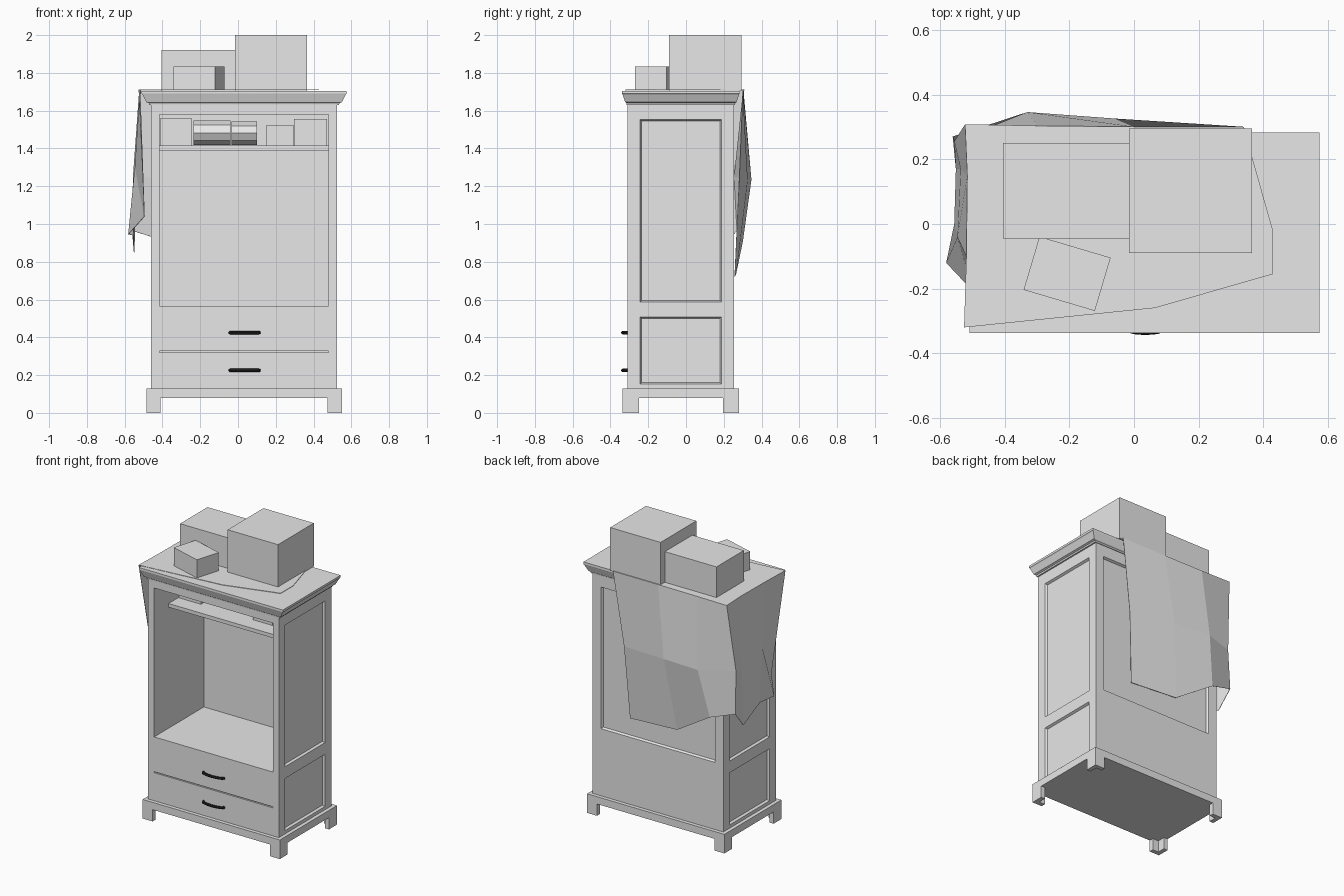
import bpy, bmesh, math
from mathutils import Matrix, Vector

default = bpy.data.objects.get("Cube")
if default:
    bpy.data.objects.remove(default, do_unlink=True)


def material(name, value):
    m = bpy.data.materials.new(name)
    m.use_nodes = True
    color = (value, value, value, 1)
    m.diffuse_color = color
    m.node_tree.nodes["Principled BSDF"].inputs["Base Color"].default_value = color
    return m


GREY = material("light grey", 0.8)
BLACK = material("black", 0.02)


def make(name, bm, mat=GREY, fix=True):
    if fix:
        bmesh.ops.recalc_face_normals(bm, faces=bm.faces)
    mesh = bpy.data.meshes.new(name)
    bm.to_mesh(mesh)
    bm.free()
    mesh.materials.append(mat)
    obj = bpy.data.objects.new(name, mesh)
    bpy.context.collection.objects.link(obj)
    return obj


def add_box(bm, x, y, z):
    """Add a box spanning the given (low, high) pairs."""
    spans = (x, y, z)
    size = Matrix.Diagonal([b - a for a, b in spans] + [1])
    centre = Matrix.Translation([(a + b) / 2 for a, b in spans])
    return bmesh.ops.create_cube(bm, size=1, matrix=centre @ size)["verts"]


def box(name, x, y, z):
    bm = bmesh.new()
    add_box(bm, x, y, z)
    return make(name, bm)


def add_panel_cut(bm, axis, inner, outer, x, y, z, chamfer=0.015):
    """Add a tapered cutter, narrower at its inner end along the axis."""
    spans = [x, y, z]
    spans[axis] = tuple(sorted((inner, outer)))
    verts = add_box(bm, *spans)
    for v in verts:
        if abs(v.co[axis] - inner) < 1e-4:
            for k in range(3):
                if k != axis:
                    mid = sum(spans[k]) / 2
                    v.co[k] += chamfer if v.co[k] < mid else -chamfer


# Cabinet body with opening, drawer seam and recessed panels
X, Y = (-0.46, 0.525), (-0.31, 0.255)
OPEN_X = (-0.415, 0.48)
body = box("cabinet_body", X, Y, (0.1, 1.64))
cut = bmesh.new()
add_box(cut, OPEN_X, (-0.4, 0.225), (0.565, 1.58))
add_box(cut, OPEN_X, (-0.4, -0.3), (0.321, 0.328))
add_panel_cut(cut, 1, 0.24, 0.27, (-0.405, 0.47), None, (0.58, 1.56))
for inner, outer in ((0.51, 0.54), (-0.445, -0.475)):
    for z in ((0.58, 1.56), (0.145, 0.515)):
        add_panel_cut(cut, 0, inner, outer, None, (-0.25, 0.195), z)
cutter = make("body_cutter", cut)
cutter.hide_render = True
mod = body.modifiers.new("cuts", "BOOLEAN")
mod.operation = "DIFFERENCE"
mod.solver = "EXACT"
mod.object = cutter
bpy.context.view_layer.objects.active = body
body.select_set(True)
bpy.ops.object.modifier_apply(modifier=mod.name)
body.select_set(False)
bpy.data.objects.remove(cutter, do_unlink=True)

# Plinth and bracket feet
BX, BY = (-0.485, 0.55), (-0.335, 0.28)
box("plinth", BX, BY, (0.08, 0.13))
for side, x, sx in (("right", BX[0], 1), ("left", BX[1], -1)):
    for end, y, sy in (("front", BY[0], 1), ("back", BY[1], -1)):
        bm = bmesh.new()
        outline = [(0, 0), (0.075, 0), (0.075, 0.03), (0.03, 0.03), (0.03, 0.085), (0, 0.085)]
        face = bm.faces.new([bm.verts.new((x + sx * a, y + sy * b, 0)) for a, b in outline])
        top = bmesh.ops.extrude_face_region(bm, geom=[face])["geom"]
        for v in top:
            if isinstance(v, bmesh.types.BMVert):
                v.co.z = 0.085
        make(f"{end}_{side}_foot", bm)

# Crown moulding lofted from growing rectangles
bm = bmesh.new()
rings = []
for dx, dy, z in ((0.01, 0.005, 1.63), (0.012, 0.006, 1.64), (0.025, 0.012, 1.645),
                  (0.045, 0.026, 1.685), (0.05, 0.028, 1.69), (0.05, 0.028, 1.705)):
    x0, x1, y0, y1 = X[0] - dx, X[1] + dx, Y[0] - dy, Y[1] + dy
    rings.append([bm.verts.new((a, b, z)) for a, b in ((x0, y0), (x1, y0), (x1, y1), (x0, y1))])
for low, high in zip(rings, rings[1:]):
    for i in range(4):
        j = (i + 1) % 4
        bm.faces.new((low[i], low[j], high[j], high[i]))
bm.faces.new(rings[0])
bm.faces.new(rings[-1])
make("crown_moulding", bm)

# Shelf and the things stored on it
box("shelf", OPEN_X, (-0.155, 0.225), (1.39, 1.415))
box("shelf_box_right", (-0.41, -0.245), (-0.05, 0.18), (1.415, 1.56))
box("shelf_box_middle", (0.15, 0.295), (-0.05, 0.15), (1.415, 1.525))
box("shelf_box_left", (0.296, 0.47), (-0.02, 0.18), (1.415, 1.555))
for name, x0, x1, r in (("blanket_roll_right", -0.235, -0.04, 0.068),
                        ("blanket_roll_left", -0.035, 0.1, 0.066)):
    bm = bmesh.new()
    place = (Matrix.Translation(((x0 + x1) / 2, 0.06, 1.415 + r))
             @ Matrix.Diagonal((1, 1.6, 1, 1)) @ Matrix.Rotation(math.pi / 2, 4, "Y"))
    bmesh.ops.create_cone(bm, cap_ends=True, segments=10, radius1=r, radius2=r,
                          depth=x1 - x0, matrix=place)
    make(name, bm)

# Bow handles on the two drawers
for name, z in (("upper_handle", 0.425), ("lower_handle", 0.225)):
    curve = bpy.data.curves.new(name, "CURVE")
    curve.dimensions = "3D"
    curve.bevel_depth = 0.009
    curve.bevel_resolution = 2
    curve.use_fill_caps = True
    path = [(-0.043, -0.305), (-0.037, -0.322), (0, -0.332), (0.035, -0.335),
            (0.07, -0.332), (0.107, -0.322), (0.113, -0.305)]
    line = curve.splines.new("POLY")
    line.points.add(len(path) - 1)
    for p, (x, y) in zip(line.points, path):
        p.co = (x, y, z, 1)
    curve.materials.append(BLACK)
    handle = bpy.data.objects.new(name, curve)
    bpy.context.collection.objects.link(handle)
    bpy.context.view_layer.objects.active = handle
    handle.select_set(True)
    bpy.ops.object.convert(target="MESH")
    bpy.ops.object.shade_smooth_by_angle()
    handle.select_set(False)

# Boxes on top
box("large_top_box", (-0.015, 0.365), (-0.09, 0.295), (1.705, 2.0))
box("wide_top_box", (-0.405, -0.016), (-0.045, 0.25), (1.705, 1.92))
small = box("small_top_box", (-0.115, 0.115), (-0.086, 0.086), (0, 0.125))
small.data.transform(Matrix.Translation((-0.207, -0.154, 1.71))
                     @ Matrix.Rotation(math.radians(-16.5), 4, "Z"))

# Draped cloth: columns run from the top edge down to the hem
columns = [
    [(0.34, 0.3, 1.71), (0.27, 0.28, 1.21), (0.24, 0.258, 0.72)],
    [(0.0, 0.3, 1.71), (-0.06, 0.325, 1.23), (-0.12, 0.265, 0.74)],
    [(-0.3, 0.303, 1.71), (-0.33, 0.345, 1.235), (-0.39, 0.3, 0.91)],
    [(-0.522, 0.308, 1.71), (-0.555, 0.255, 1.25), (-0.56, 0.27, 0.965)],
    [(-0.515, 0.15, 1.71), (-0.535, 0.17, 1.3), (-0.55, 0.17, 0.85)],
    [(-0.518, -0.1, 1.71), (-0.545, -0.04, 1.3), (-0.555, 0.0, 0.94)],
    [(-0.525, -0.32, 1.71), (-0.495, -0.21, 1.04), (-0.58, -0.12, 0.945)],
]
bm = bmesh.new()
grid = [[bm.verts.new(p) for p in col] for col in columns]
for a, b in zip(grid, grid[1:]):
    for i in range(2):
        bm.faces.new((a[i], a[i + 1], b[i + 1], b[i]))
front = [(0.065, -0.26), (0.43, -0.155), (0.43, -0.02), (0.365, 0.21)]
bm.faces.new([col[0] for col in grid] + [bm.verts.new((x, y, 1.71)) for x, y in front])
cloth = make("draped_cloth", bm)
thick = cloth.modifiers.new("thickness", "SOLIDIFY")
thick.thickness = 0.003
thick.offset = 0
